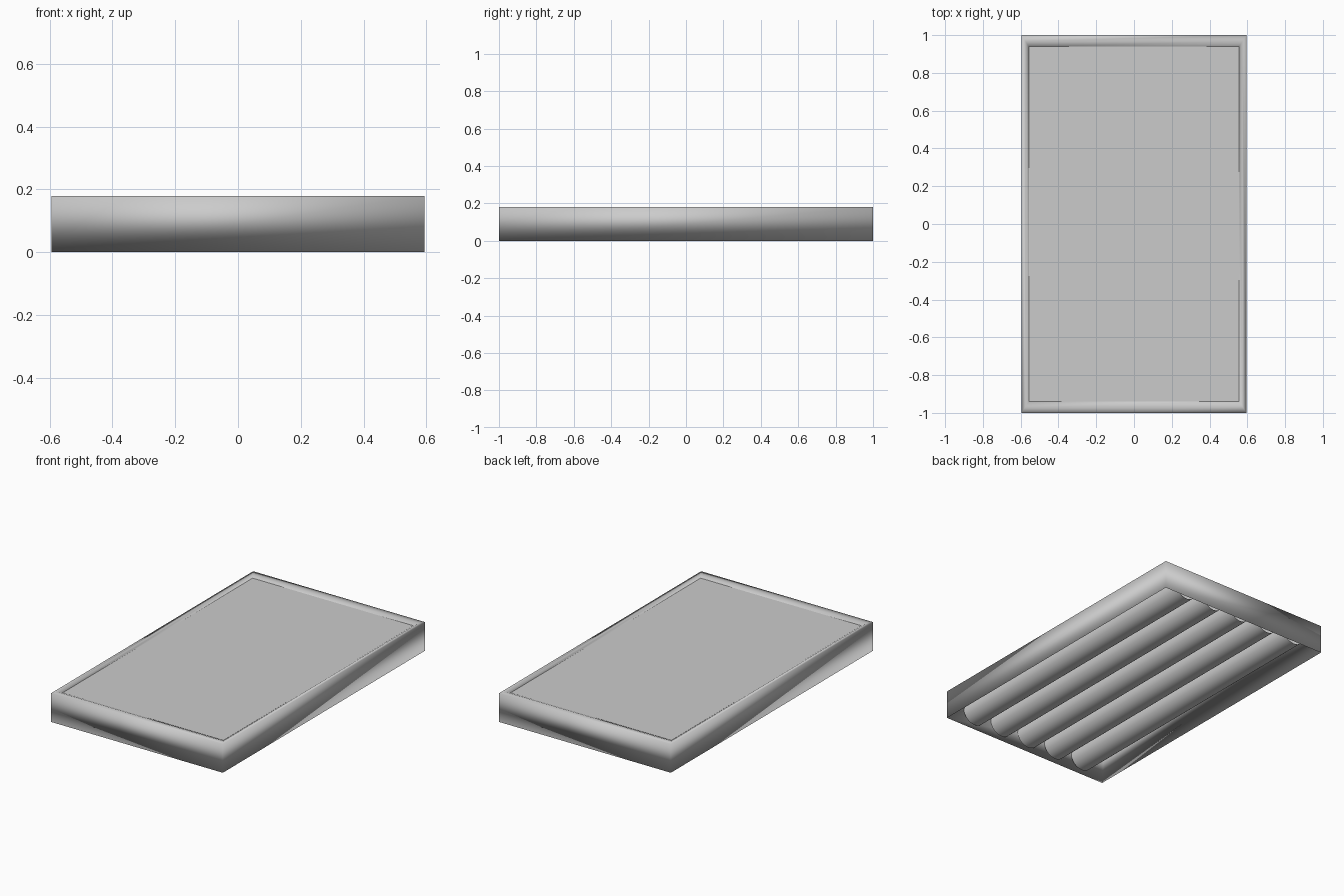
import bpy, bmesh, math
from mathutils import Matrix

old = bpy.data.objects.get("Cube")
if old:
    bpy.data.objects.remove(old, do_unlink=True)

grey = bpy.data.materials.new("light grey")
grey.use_nodes = True
colour = (0.6, 0.6, 0.6, 1)
grey.diffuse_color = colour
grey.node_tree.nodes["Principled BSDF"].inputs["Base Color"].default_value = colour


def add_object(name, bm, smooth=False):
    bmesh.ops.recalc_face_normals(bm, faces=bm.faces)
    for face in bm.faces:
        face.smooth = smooth
    mesh = bpy.data.meshes.new(name)
    bm.to_mesh(mesh)
    bm.free()
    mesh.materials.append(grey)
    obj = bpy.data.objects.new(name, mesh)
    bpy.context.collection.objects.link(obj)
    return obj


# Housing: rectangular rings bridged around a closed wall section
HALF_X, HALF_Y, HEIGHT = 0.595, 1.0, 0.18
PANEL_X, PANEL_Y, PANEL_Z = 0.557, 0.94, 0.17
section = [
    (PANEL_X, PANEL_Y, PANEL_Z - 0.005),
    (HALF_X, HALF_Y, 0),
    (HALF_X, HALF_Y, HEIGHT),
    (0.574, 0.966, HEIGHT),
    (PANEL_X, PANEL_Y, PANEL_Z),
]
bm = bmesh.new()
rings = [[bm.verts.new((sx * x, sy * y, z))
          for sx, sy in ((-1, -1), (1, -1), (1, 1), (-1, 1))]
         for x, y, z in section]
for i, ring in enumerate(rings):
    following = rings[(i + 1) % len(rings)]
    for k in range(4):
        n = (k + 1) % 4
        bm.faces.new((ring[k], ring[n], following[n], following[k]))
add_object("housing", bm, smooth=True)

# Thin back panel closing the housing
bm = bmesh.new()
bmesh.ops.create_cube(bm, size=1, matrix=Matrix.Translation((0, 0, PANEL_Z - 0.0025))
                      @ Matrix.Diagonal((2 * PANEL_X, 2 * PANEL_Y, 0.005, 1)))
add_object("back_panel", bm)

# Five tubes running front to back, ending in the sloped walls
for i in range(5):
    bm = bmesh.new()
    place = Matrix.Translation(((i - 2) * 0.206, 0, 0.086)) @ Matrix.Rotation(math.pi / 2, 4, "X")
    bmesh.ops.create_cone(bm, cap_ends=False, segments=32, radius1=0.079, radius2=0.079,
                          depth=1.94, matrix=place)
    add_object(f"tube_{i + 1}", bm, smooth=True)
